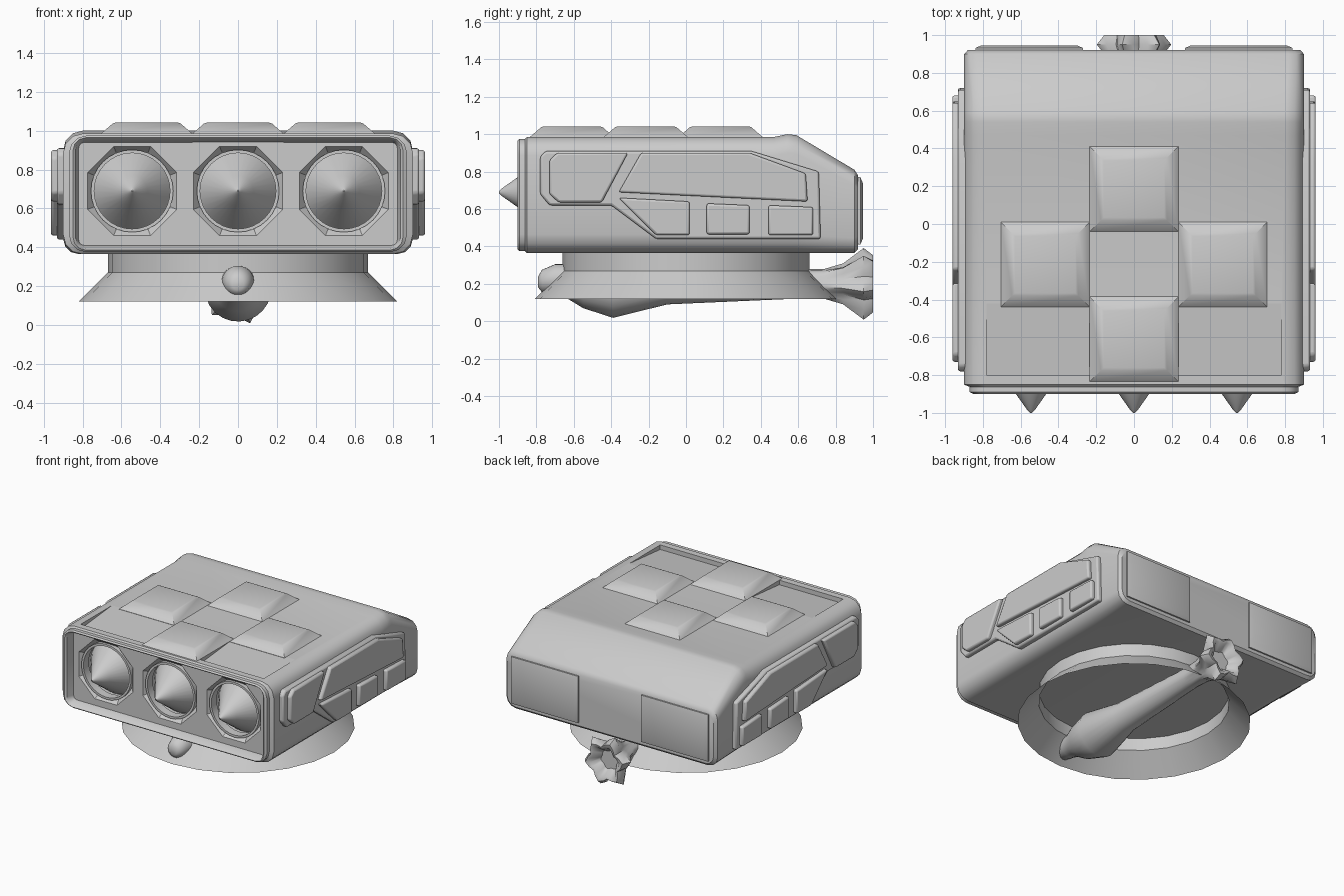
import bpy, bmesh
from math import sin, cos, pi, radians
from mathutils import Vector

if "Cube" in bpy.data.objects:
    bpy.data.objects.remove(bpy.data.objects["Cube"])


def finish(name, bm, angle=35):
    me = bpy.data.meshes.new(name)
    bm.to_mesh(me)
    bm.free()
    ob = bpy.data.objects.new(name, me)
    bpy.context.collection.objects.link(ob)
    bpy.ops.object.select_all(action='DESELECT')
    ob.select_set(True)
    bpy.context.view_layer.objects.active = ob
    bpy.ops.object.shade_smooth_by_angle(angle=radians(angle))
    return ob


def loft(name, rings, caps=True, angle=35):
    bm = bmesh.new()
    rows = [[bm.verts.new(p) for p in r] for r in rings]
    n = len(rows[0])
    for a, b in zip(rows, rows[1:]):
        for i in range(n):
            bm.faces.new((a[i], a[(i + 1) % n], b[(i + 1) % n], b[i]))
    if caps:
        bm.faces.new(rows[0])
        bm.faces.new(rows[-1])
    bmesh.ops.recalc_face_normals(bm, faces=bm.faces)
    return finish(name, bm, angle)


def rounded(y, hw, zb, zt, r):
    """Rounded rectangle in the xz plane."""
    pts = []
    for cx, cz, start in ((hw - r, zt - r, 0), (-hw + r, zt - r, 90),
                          (-hw + r, zb + r, 180), (hw - r, zb + r, 270)):
        for k in range(4):
            a = radians(start + 30 * k)
            pts.append((cx + r * cos(a), y, cz + r * sin(a)))
    return pts


def circle_y(cx, cz, y, r, n, turn=0.0):
    return [(cx + r * cos(turn + 2 * pi * i / n), y,
             cz + r * sin(turn + 2 * pi * i / n)) for i in range(n)]


def apply_mods(ob):
    bpy.context.view_layer.objects.active = ob
    for m in list(ob.modifiers):
        bpy.ops.object.modifier_apply(modifier=m.name)


def cut(ob, cutter):
    m = ob.modifiers.new("cut", 'BOOLEAN')
    m.operation, m.solver, m.object = 'DIFFERENCE', 'EXACT', cutter
    apply_mods(ob)
    bpy.data.objects.remove(cutter)


def side_plate(name, pts, x0, x1, bevel=0.012):
    """Plate on the side walls, outline in yz, mirrored to both sides."""
    ob = loft(name, [[(x, y, z) for y, z in pts] for x in (x0, x1)])
    b = ob.modifiers.new("bevel", 'BEVEL')
    b.width, b.segments = bevel, 2
    ob.modifiers.new("mirror", 'MIRROR')
    apply_mods(ob)


# Main housing with recessed front opening
body = loft("housing", [
    rounded(-0.83, 0.82, 0.41, 0.94, 0.03),
    rounded(-0.89, 0.835, 0.395, 0.955, 0.05),
    rounded(-0.90, 0.85, 0.385, 0.965, 0.07),
    rounded(-0.89, 0.87, 0.375, 0.975, 0.09),
    rounded(-0.862, 0.87, 0.375, 0.975, 0.09),
    rounded(-0.85, 0.90, 0.365, 0.985, 0.10),
    rounded(0.47, 0.90, 0.365, 0.985, 0.10),
    rounded(0.54, 0.90, 0.365, 1.0, 0.10),
    rounded(0.59, 0.90, 0.365, 0.995, 0.10),
    rounded(0.90, 0.90, 0.365, 0.81, 0.08),
    rounded(0.92, 0.88, 0.385, 0.78, 0.07),
])

# Sloping dip at the front of the roof
cut(body, loft("roof_dip_cutter", [
    [(x, y, z) for y, z in ((-0.8, 0.95), (-0.8, 1.1), (-0.42, 1.1), (-0.42, 0.985))]
    for x in (-0.78, 0.78)]))

# Front tubes: octagonal funnel, round bore, cone inside
LAUNCH_X, LAUNCH_Z = (-0.545, 0, 0.545), 0.69
for cx in LAUNCH_X:
    cut(body, loft("funnel_cutter", [
        circle_y(cx, LAUNCH_Z, y, r, 8, pi / 8) for y, r in ((-0.85, 0.265), (-0.79, 0.215))]))
    cut(body, loft("bore_cutter", [
        circle_y(cx, LAUNCH_Z, y, 0.203, 32) for y in (-0.95, -0.66)]))
bpy.ops.object.select_all(action='DESELECT')
body.select_set(True)
bpy.context.view_layer.objects.active = body
bpy.ops.object.shade_smooth_by_angle(angle=radians(35))

for cx in LAUNCH_X:
    loft("tube_lip", [circle_y(cx, LAUNCH_Z, y, r, 32) for y, r in
                      ((-0.76, 0.212), (-0.825, 0.212), (-0.825, 0.195), (-0.76, 0.195))], caps=False)
    loft("nose_cone", [circle_y(cx, LAUNCH_Z, y, r, 32) for y, r in
                       ((-0.68, 0.2), (-0.73, 0.2), (-0.9, 0.08), (-0.985, 0.02), (-1.0, 0.004))])

# Raised roof blocks in a checker layout
for cx, cy in ((0, -0.61), (-0.47, -0.215), (0.47, -0.215), (0, 0.185)):
    rings = []
    for z, h in ((0.94, 0.235), (0.985, 0.235), (1.037, 0.175), (1.042, 0.16)):
        rings.append([(cx + sx * h, cy + sy * (h - 0.01), z)
                      for sx, sy in ((-1, -1), (1, -1), (1, 1), (-1, 1))])
    loft("roof_block", rings, angle=40)

# Side armour: backing plate plus raised panels
side_plate("side_backing", [(-0.78, 0.88), (-0.75, 0.91), (0.35, 0.91), (0.71, 0.80), (0.72, 0.44),
                            (-0.16, 0.44), (-0.40, 0.62), (-0.73, 0.62), (-0.78, 0.68)], 0.88, 0.932)
SIDE_PANELS = {
    "side_front_panel": [(-0.69, 0.90), (-0.31, 0.90), (-0.45, 0.635), (-0.68, 0.635),
                         (-0.73, 0.68), (-0.73, 0.86)],
    "side_upper_panel": [(-0.24, 0.90), (0.34, 0.90), (0.64, 0.79), (0.65, 0.64), (-0.36, 0.69)],
    "side_lower_panel": [(-0.36, 0.66), (0.02, 0.64), (0.02, 0.46), (-0.16, 0.46)],
    "side_window_a": [(0.11, 0.63), (0.34, 0.62), (0.34, 0.465), (0.11, 0.465)],
    "side_window_b": [(0.44, 0.62), (0.68, 0.61), (0.68, 0.46), (0.44, 0.46)],
}
for name, pts in SIDE_PANELS.items():
    side_plate(name, pts, 0.92, 0.962)

# Rear panels, one either side of a flush centre
rear = loft("rear_panels", [
    [(cx, y, z) for cx, z in ((0.27 + i, 0.41 + i), (0.84 - i, 0.41 + i),
                              (0.84 - i, 0.77 - i), (0.27 + i, 0.77 - i))]
    for y, i in ((0.90, 0), (0.932, 0), (0.945, 0.03))])
rear.modifiers.new("mirror", 'MIRROR')
apply_mods(rear)

# Open flared mounting ring
N = 24
loft("mounting_ring", [
    [(r * cos(2 * pi * i / N), 0.985 * r * sin(2 * pi * i / N), z) for i in range(N)]
    for r, z in ((0.67, 0.38), (0.67, 0.27), (0.82, 0.12))], caps=False)

# Underside spindle ending in a six-lobed hollow knob
SPINDLE = (  # y, centre z, radius, lobe depth
    (-0.79, 0.21, 0.03, 0), (-0.77, 0.215, 0.06, 0), (-0.70, 0.225, 0.08, 0),
    (-0.64, 0.215, 0.09, 0), (-0.55, 0.20, 0.13, 0), (-0.39, 0.19, 0.172, 0),
    (-0.1, 0.20, 0.11, 0), (0.62, 0.20, 0.078, 0), (0.74, 0.20, 0.08, 0.05),
    (0.84, 0.20, 0.10, 0.15), (0.95, 0.20, 0.165, 0.22), (1.0, 0.20, 0.14, 0.15),
    (0.995, 0.20, 0.115, 0.12), (0.93, 0.20, 0.07, 0.1))
rings = []
for y, cz, r, lobe in SPINDLE:
    ring = []
    for i in range(24):
        a = radians(-72) + 2 * pi * i / 24
        rr = r * (1 + lobe * cos(6 * (a + radians(72))))
        ring.append((rr * cos(a), y, cz + rr * sin(a)))
    rings.append(ring)
loft("spindle", rings, angle=50)
